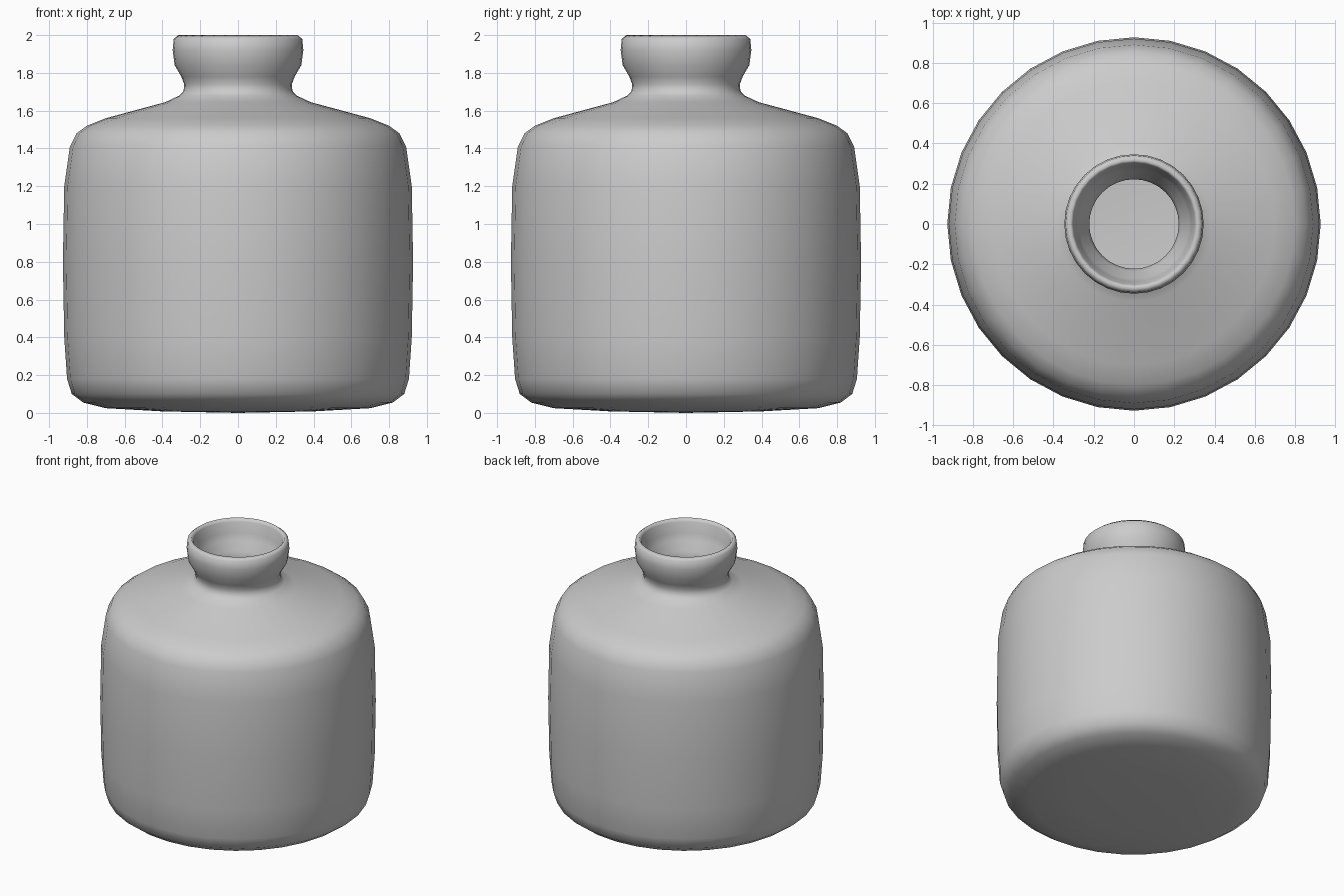
import bpy, bmesh, math

SIDES = 32

# Outer wall, bottom centre up to the lip (radius, height)
outer = [(0, 0), (0.4, 0.008), (0.7, 0.025), (0.82, 0.055), (0.88, 0.10), (0.905, 0.18),
         (0.92, 0.40), (0.927, 0.80), (0.92, 1.20), (0.89, 1.41), (0.855, 1.48),
         (0.80, 1.52), (0.70, 1.56), (0.385, 1.645), (0.31, 1.68), (0.288, 1.705),
         (0.285, 1.74), (0.30, 1.78), (0.335, 1.84), (0.346, 1.92), (0.34, 1.98),
         (0.315, 2.0)]
# Inner wall, lip back down to the inside floor
inner = [(0.302, 1.975), (0.287, 1.90), (0.272, 1.85), (0.235, 1.79), (0.222, 1.74),
         (0.228, 1.685), (0.27, 1.63), (0.37, 1.585), (0.68, 1.50), (0.765, 1.47),
         (0.80, 1.44), (0.835, 1.38), (0.86, 1.19), (0.867, 0.80), (0.86, 0.40),
         (0.845, 0.20), (0.825, 0.14), (0.79, 0.11), (0.69, 0.085), (0, 0.06)]


def lathe(name, profile, sides):
    bm = bmesh.new()
    rings = []
    for r, z in profile:
        n = sides if r > 0 else 1
        rings.append([bm.verts.new((r * math.cos(2 * math.pi * i / sides),
                                    r * math.sin(2 * math.pi * i / sides), z))
                      for i in range(n)])
    for a, b in zip(rings, rings[1:]):
        for i in range(sides):
            j = (i + 1) % sides
            quad = [a[i % len(a)], a[j % len(a)], b[j % len(b)], b[i % len(b)]]
            bm.faces.new(list(dict.fromkeys(quad)))
    bmesh.ops.recalc_face_normals(bm, faces=bm.faces)
    mesh = bpy.data.meshes.new(name)
    bm.to_mesh(mesh)
    bm.free()
    mesh.polygons.foreach_set("use_smooth", [True] * len(mesh.polygons))
    obj = bpy.data.objects.new(name, mesh)
    bpy.context.collection.objects.link(obj)
    return obj


# Hollow bottle with a flared lip
lathe("bottle", outer + inner, SIDES)
